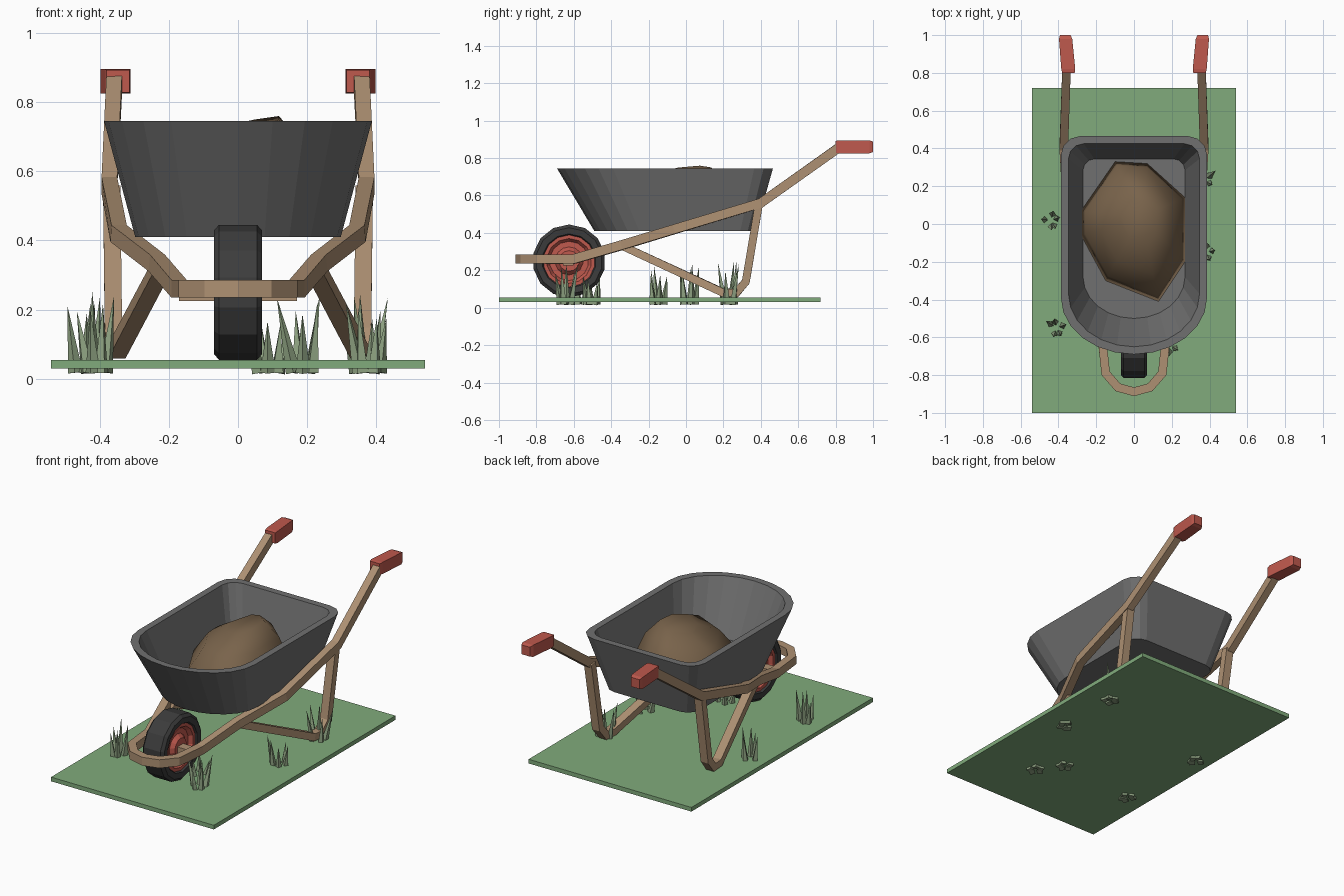
import bpy, bmesh, random
from math import sin, cos, pi
from mathutils import Vector, Matrix

random.seed(4)
cube = bpy.data.objects.get("Cube")
if cube:
    bpy.data.objects.remove(cube)


def material(name, *rgb):
    mat = bpy.data.materials.new(name)
    mat.use_nodes = True
    mat.diffuse_color = (*rgb, 1)
    mat.node_tree.nodes["Principled BSDF"].inputs["Base Color"].default_value = (*rgb, 1)
    return mat


WOOD = material("wood", .42, .28, .17)
METAL = material("metal", .16, .16, .16)
RUBBER = material("rubber", .045, .045, .045)
RED = material("red", .52, .1, .075)
SOIL = material("soil", .19, .125, .07)
LAWN = material("lawn", .22, .41, .2)
GRASS = material("grass", .27, .36, .22)


def finish(name, bm, mat, smooth=False):
    bmesh.ops.recalc_face_normals(bm, faces=bm.faces)
    for f in bm.faces:
        f.smooth = smooth
    mesh = bpy.data.meshes.new(name)
    bm.to_mesh(mesh)
    bm.free()
    mesh.materials.append(mat)
    obj = bpy.data.objects.new(name, mesh)
    bpy.context.collection.objects.link(obj)
    return obj


def loft(name, rings, mat, closed=False, smooth=False):
    """Skin a list of equal point rings; cap the ends or close the loop."""
    bm = bmesh.new()
    rows = [[bm.verts.new(p) for p in ring] for ring in rings]
    n = len(rows[0])
    pairs = list(zip(rows, rows[1:]))
    if closed:
        pairs.append((rows[-1], rows[0]))
    else:
        bm.faces.new(rows[0])
        bm.faces.new(rows[-1])
    for a, b in pairs:
        for i in range(n):
            j = (i + 1) % n
            bm.faces.new((a[i], a[j], b[j], b[i]))
    return finish(name, bm, mat, smooth)


def box(name, centre, size, mat):
    bm = bmesh.new()
    bmesh.ops.create_cube(bm, size=1, matrix=Matrix.Translation(centre) @ Matrix.Diagonal((*size, 1)))
    return finish(name, bm, mat)


def bar(name, path, mat, ref, width=.05, height=.05):
    """Sweep a square section along a path with mitred corners."""
    path = [Vector(p) for p in path]
    dirs = [(b - a).normalized() for a, b in zip(path, path[1:])]
    rings = []
    for i, p in enumerate(path):
        d1, d2 = dirs[max(i - 1, 0)], dirs[min(i, len(dirs) - 1)]
        t = (d1 + d2).normalized()
        n1 = Vector(ref).cross(t).normalized()
        n2 = t.cross(n1)
        bend = (d2 - d1).normalized()
        stretch = 1 / d1.dot(t) - 1
        ring = []
        for u, v in ((-1, -1), (1, -1), (1, 1), (-1, 1)):
            o = n1 * u * width / 2 + n2 * v * height / 2
            ring.append(p + o + bend * o.dot(bend) * stretch)
        rings.append(ring)
    return loft(name, rings, mat)


def wheel_rings(profile, sides=14):
    return [[(x, -.625 + r * cos(2 * pi * (i + .5) / sides), .25 + r * sin(2 * pi * (i + .5) / sides))
             for i in range(sides)] for x, r in profile]


def tray_outline(w, back, front, radius, depth, z):
    """Rounded back corners and a half-ellipse nose."""
    half = [(w - radius + radius * cos(a), back - radius + radius * sin(a))
            for a in (pi / 2, pi / 3, pi / 6, 0)]
    half += [(w * cos(a), front + depth - depth * sin(a)) for a in [i * pi / 12 for i in range(6)]]
    ring = half + [(0, front)] + [(-x, y) for x, y in reversed(half)]
    return [(x, y, z) for x, y in ring]


# Ground slab
box("ground", (0, -.14, .0425), (1.08, 1.72, .025), LAWN)

# Tray
loft("tray", [
    tray_outline(.297, .37, -.49, .08, .24, .41),
    tray_outline(.387, .465, -.69, .1, .3, .745),
    tray_outline(.347, .425, -.65, .08, .28, .745),
    tray_outline(.27, .345, -.5, .06, .22, .435)], METAL)

# Soil heap
outline = [(-.1, .33), (.07, .32), (.27, .14), (.27, -.2), (.13, -.41), (-.15, -.3), (-.28, -.06), (-.28, .07)]
heap = []
for scale, z, tilt in ((1, .44, 0), (.93, .53, 0), (.68, .66, .05), (.34, .735, .22)):
    k = 1 - scale
    heap.append([(x * scale + .04 * k, y * scale + .04 * k, z + tilt * (x + y * .4) * scale)
                 for x, y in outline])
loft("soil", heap, SOIL, smooth=True)

# Wheel, rim and axle
half = [(.05, .135), (.068, .145), (.07, .178), (.055, .195)]
loft("tyre", wheel_rings(half + [(-x, r) for x, r in reversed(half)]), RUBBER, closed=True)
half = [(.058, .03), (.058, .055), (.035, .075), (.035, .105), (.057, .12), (.057, .142)]
loft("rim", wheel_rings(half + [(-x, r) for x, r in reversed(half)]), RED)
box("axle", (0, -.63, .245), (.34, .055, .04), WOOD)

# Frame: one bar from handle to handle around the wheel
side = [(.357, .83, .865), (.372, .4, .56), (.345, -.06, .42), (.235, -.34, .335),
        (.17, -.6, .26), (.15, -.79, .26), (.085, -.865, .26)]
path = side + [(0, -.888, .26)] + [(-x, y, z) for x, y, z in reversed(side)]
bar("frame", path, WOOD, (0, 0, 1), width=.045)

# Legs with braces, and handle grips
for s, tag in ((1, "left"), (-1, "right")):
    leg = [(.365, .39, .555), (.36, .32, .14), (.355, .27, .08), (.35, .2, .08), (.22, -.33, .325)]
    bar("leg_" + tag, [(x * s, y, z) for x, y, z in leg], WOOD, (1, 0, 0), width=.042)
    rings = []
    for x, y, w, h in ((.347, .8, .066, .064), (.348, .82, .074, .07),
                       (.362, .98, .07, .07), (.364, 1, .056, .056)):
        rings.append([(s * (x + u * w / 2), y, .86 + v * h / 2)
                      for u, v in ((-1, -1), (1, -1), (1, 1), (-1, 1))])
    loft("grip_" + tag, rings, RED)

# Grass tufts
tufts = [(.38, -.15, .2), (.19, -.64, .22), (.09, -.5, .16), (-.44, .02, .21), (-.41, -.55, .22), (.37, .23, .21)]
for i, (x, y, h) in enumerate(tufts):
    bm = bmesh.new()
    for k in range(5):
        a = 2 * pi * k / 5 + random.random()
        out = Vector((cos(a), sin(a), 0))
        height = h * random.uniform(.75, 1.1)
        lean = (out * random.uniform(.05, .25) + Vector((0, 0, 1))).to_track_quat('Z', 'Y').to_matrix().to_4x4()
        place = Matrix.Translation(Vector((x, y, .018)) + out * .03)
        bmesh.ops.create_cone(bm, cap_ends=True, segments=4, radius1=.022, radius2=0, depth=height,
                              matrix=place @ lean @ Matrix.Translation((0, 0, height / 2)))
    finish("grass_tuft_" + str(i + 1), bm, GRASS)
